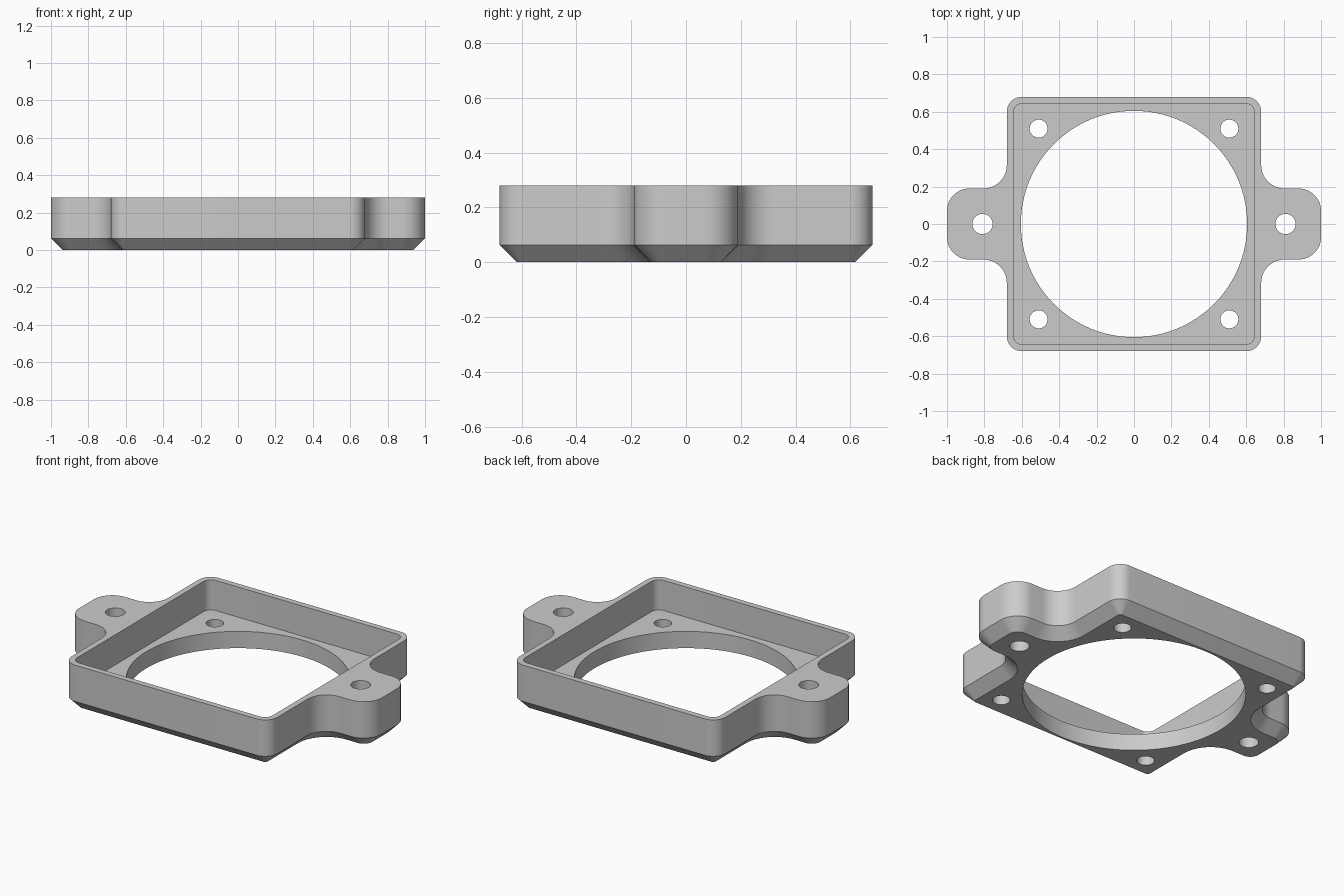
import bpy
import bmesh
from math import cos, sin, radians

HALF, TAB_W, TOP, FLOOR, CHAMFER = 0.68, 0.19, 0.28, 0.10, 0.063

cube = bpy.data.objects.get("Cube")
if cube:
    bpy.data.objects.remove(cube, do_unlink=True)

grey = bpy.data.materials.new("plain grey")
grey.use_nodes = True
grey.diffuse_color = (0.6, 0.6, 0.6, 1)
grey.node_tree.nodes["Principled BSDF"].inputs["Base Color"].default_value = (0.6, 0.6, 0.6, 1)


def arc(cx, cy, r, start, end, steps=12):
    angles = [radians(start + (end - start) * i / steps) for i in range(steps + 1)]
    return [(cx + r * cos(a), cy + r * sin(a)) for a in angles]


def mirror_quarter(q):
    left = [(-x, y) for x, y in reversed(q)]
    half = q + left
    return half + [(-x, -y) for x, y in half]


def body_outline(inset):
    # Tab corner, concave root fillet, then plate corner
    tab_r, root_r, plate_r = 0.12, 0.125, 0.08
    q = arc(1 - tab_r, TAB_W - tab_r, tab_r - inset, 0, 90)
    q += arc(HALF + root_r, TAB_W + root_r, root_r + inset, 270, 180)
    q += arc(HALF - plate_r, HALF - plate_r, plate_r - inset, 0, 90)
    return mirror_quarter(q)


def loft(name, sections):
    """Solid through (outline, height) sections, bottom to top."""
    bm = bmesh.new()
    rings = [[bm.verts.new((x, y, z)) for x, y in pts] for pts, z in sections]
    n = len(rings[0])
    for low, high in zip(rings, rings[1:]):
        for i in range(n):
            j = (i + 1) % n
            bm.faces.new((low[i], low[j], high[j], high[i]))
    bm.faces.new(rings[0][::-1])
    bm.faces.new(rings[-1])
    mesh = bpy.data.meshes.new(name)
    bm.to_mesh(mesh)
    bm.free()
    mesh.materials.append(grey)
    obj = bpy.data.objects.new(name, mesh)
    bpy.context.collection.objects.link(obj)
    return obj


def cut(target, pts, bottom):
    cutter = loft("cutter", [(pts, bottom), (pts, TOP + 0.1)])
    cutter.hide_render = True
    mod = target.modifiers.new("cut", "BOOLEAN")
    mod.operation, mod.solver, mod.object = "DIFFERENCE", "EXACT", cutter
    bpy.context.view_layer.objects.active = target
    bpy.ops.object.modifier_apply(modifier=mod.name)
    bpy.data.objects.remove(cutter, do_unlink=True)


def circle(cx, cy, r, steps):
    return arc(cx, cy, r, 0, 360, steps)[:-1]


# Square frame with two mounting tabs and a chamfered underside
frame = loft("mounting_frame", [(body_outline(CHAMFER), 0),
                                (body_outline(0), CHAMFER),
                                (body_outline(0), TOP)])

# Square pocket from above
cut(frame, mirror_quarter(arc(0.595, 0.595, 0.05, 0, 90)), FLOOR)

# Large central opening
cut(frame, circle(0, 0, 0.605, 96), -0.1)

# Tab holes and corner screw holes
for sx in (-1, 1):
    cut(frame, circle(sx * 0.81, 0, 0.054, 32), -0.1)
    for sy in (-1, 1):
        cut(frame, circle(sx * 0.51, sy * 0.51, 0.048, 32), -0.1)

bpy.ops.object.select_all(action="DESELECT")
frame.select_set(True)
bpy.context.view_layer.objects.active = frame
bpy.ops.object.shade_smooth_by_angle(angle=radians(30))
